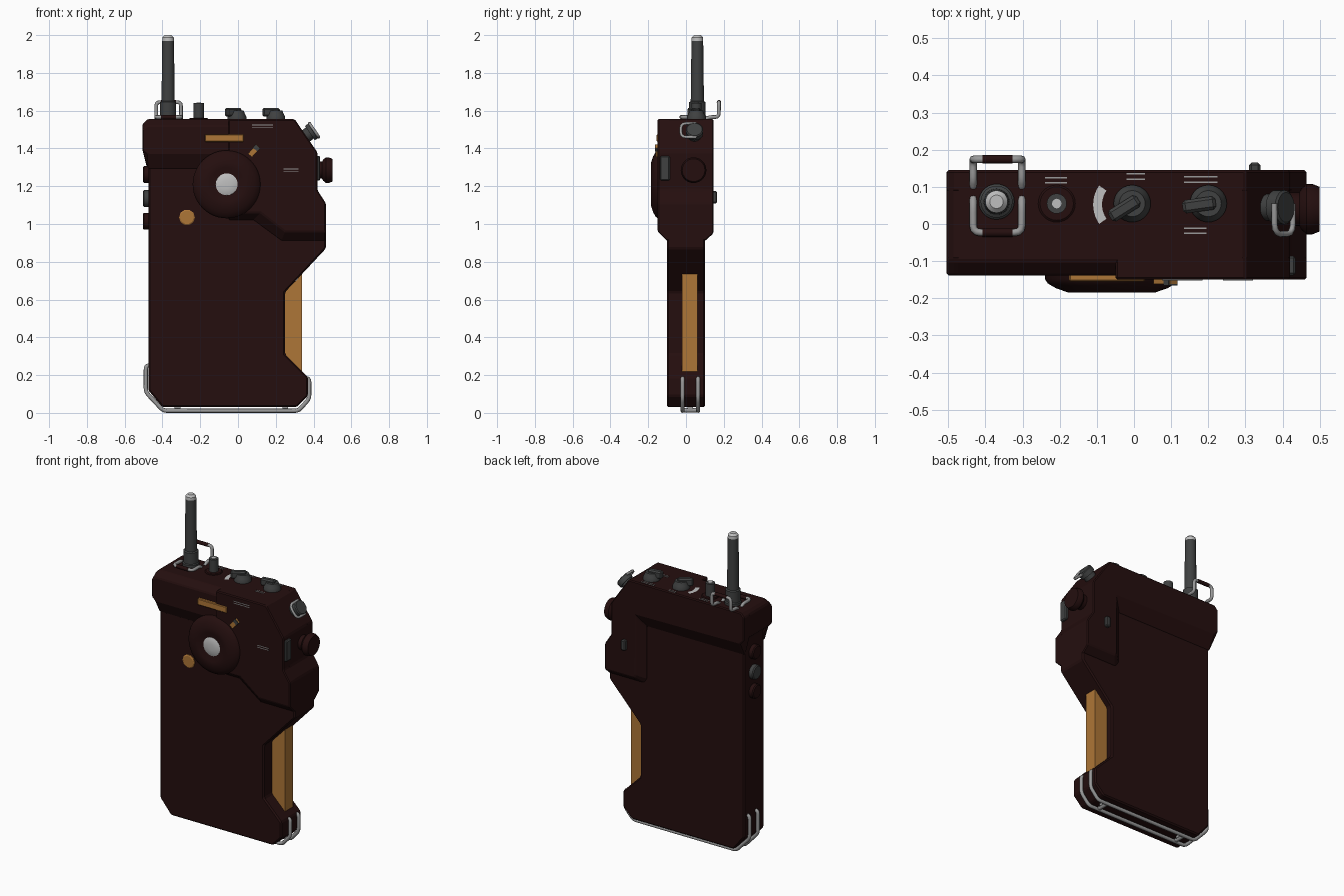
import bpy, bmesh, math
from mathutils import Vector, Matrix

if "Cube" in bpy.data.objects:
    bpy.data.objects.remove(bpy.data.objects["Cube"])


def material(name, r, g, b):
    m = bpy.data.materials.new(name)
    m.diffuse_color = (r, g, b, 1)
    m.use_nodes = True
    m.node_tree.nodes["Principled BSDF"].inputs["Base Color"].default_value = m.diffuse_color
    return m


MAROON = material("dark maroon", 0.018, 0.0045, 0.0045)
DARK = material("dark grey", 0.05, 0.052, 0.052)
WIRE = material("wire grey", 0.32, 0.32, 0.32)
PALE = material("pale grey", 0.52, 0.52, 0.52)
OCHRE = material("ochre", 0.42, 0.18, 0.038)


def finish(bm, name, mat, bevel=0.0, smooth=False):
    bmesh.ops.recalc_face_normals(bm, faces=bm.faces)
    me = bpy.data.meshes.new(name)
    bm.to_mesh(me)
    bm.free()
    ob = bpy.data.objects.new(name, me)
    bpy.context.collection.objects.link(ob)
    me.materials.append(mat)
    if bevel:
        mod = ob.modifiers.new("bevel", 'BEVEL')
        mod.width, mod.segments, mod.limit_method = bevel, 1, 'ANGLE'
    if smooth:
        bpy.ops.object.select_all(action='DESELECT')
        bpy.context.view_layer.objects.active = ob
        ob.select_set(True)
        bpy.ops.object.shade_smooth_by_angle(angle=math.radians(35))
    return ob


def loft(name, rings, mat, bevel=0.0):
    """Join (y, [(x, z), ...]) outlines front to back and cap the ends."""
    bm = bmesh.new()
    loops = [[bm.verts.new((x, y, z)) for x, z in pts] for y, pts in rings]
    n = len(loops[0])
    for a, b in zip(loops, loops[1:]):
        for i in range(n):
            bm.faces.new((a[i], a[(i + 1) % n], b[(i + 1) % n], b[i]))
    bm.faces.new(loops[0])
    bm.faces.new(loops[-1])
    return finish(bm, name, mat, bevel)


def lathe(name, profile, loc, axis, mat, seg=28):
    """Turn a (radius, height) profile about an axis; both ends are capped."""
    bm = bmesh.new()
    loops = [[bm.verts.new((r * math.cos(2 * math.pi * i / seg), r * math.sin(2 * math.pi * i / seg), h))
              for i in range(seg)] for r, h in profile]
    for a, b in zip(loops, loops[1:]):
        for i in range(seg):
            bm.faces.new((a[i], a[(i + 1) % seg], b[(i + 1) % seg], b[i]))
    bm.faces.new(loops[0])
    bm.faces.new(loops[-1])
    rot = Vector(axis).to_track_quat('Z', 'Y').to_matrix().to_4x4()
    bm.transform(Matrix.Translation(loc) @ rot)
    return finish(bm, name, mat, smooth=True)


def box(name, loc, size, mat, axis='Z', angle=0, bevel=0.0):
    bm = bmesh.new()
    bmesh.ops.create_cube(bm, size=1)
    bm.transform(Matrix.Translation(loc) @ Matrix.Rotation(angle, 4, axis) @ Matrix.Diagonal((*size, 1)))
    return finish(bm, name, mat, bevel)


def wire(name, pts, mat, r=0.01, fillet=0.02):
    """Round tube along a path with filleted corners."""
    p = [Vector(q) for q in pts]
    path = [p[0]]
    for a, b, c in zip(p, p[1:], p[2:]):
        s = b + (a - b).normalized() * min(fillet, (a - b).length * .45)
        e = b + (c - b).normalized() * min(fillet, (c - b).length * .45)
        path += [s.lerp(b, t).lerp(b.lerp(e, t), t) for t in (0, .33, .67, 1)]
    path.append(p[-1])
    cu = bpy.data.curves.new(name, 'CURVE')
    cu.dimensions, cu.bevel_depth, cu.bevel_resolution, cu.use_fill_caps = '3D', r, 2, True
    sp = cu.splines.new('POLY')
    sp.points.add(len(path) - 1)
    for q, v in zip(sp.points, path):
        q.co = (*v, 1)
    cu.materials.append(mat)
    ob = bpy.data.objects.new(name, cu)
    bpy.context.collection.objects.link(ob)
    bpy.ops.object.select_all(action='DESELECT')
    bpy.context.view_layer.objects.active = ob
    ob.select_set(True)
    bpy.ops.object.convert(target='MESH')


# Main casing, with the head lip on the left and the grip cutout on the right
right_top = [(0.30, 1.555), (0.42, 1.38), (0.42, 1.18), (0.465, 1.11)]
body = [(-0.505, 1.53), (-0.48, 1.555)] + right_top + [
    (0.465, 0.87), (0.25, 0.64), (0.25, 0.31), (0.37, 0.19), (0.37, 0.09), (0.31, 0.03),
    (-0.40, 0.03), (-0.475, 0.12), (-0.475, 1.36), (-0.505, 1.39)]
loft("main_casing", [(-0.10, body), (0.10, body)], MAROON, 0.008)

# Raised back of the head and right shoulder
top = [(-0.505, 1.53), (-0.48, 1.555)] + right_top
base = top + [(0.465, 0.91), (0.22, 0.91), (0.20, 0.94), (0.20, 1.27), (-0.475, 1.27), (-0.505, 1.39)]
outer = top + [(0.465, 0.95), (0.26, 0.95), (0.25, 0.97), (0.25, 1.34), (-0.475, 1.36), (-0.505, 1.39)]
loft("back_shoulder", [(0.085, base), (0.10, base), (0.145, outer)], MAROON, 0.006)

# Raised front of the head, left part
base = [(-0.505, 1.53), (-0.48, 1.555), (-0.03, 1.555), (-0.03, 1.29), (-0.475, 1.29), (-0.505, 1.39)]
outer = [(-0.505, 1.50), (-0.48, 1.52), (-0.03, 1.52), (-0.03, 1.37), (-0.475, 1.37), (-0.505, 1.39)]
loft("front_head", [(-0.138, outer), (-0.10, base), (-0.085, base)], MAROON, 0.006)

# Raised front of the right shoulder
base = [(-0.05, 1.555)] + right_top + [(0.465, 0.91), (0.23, 0.91), (0.08, 1.02), (-0.05, 1.02)]
outer = [(-0.05, 1.555)] + right_top + [(0.465, 0.96), (0.25, 0.96), (0.12, 1.06), (-0.05, 1.06)]
loft("front_shoulder", [(-0.15, outer), (-0.10, base), (-0.085, base)], MAROON, 0.006)

# Grip panel in the cutout
grip = [(0.24, 0.63), (0.34, 0.735), (0.34, 0.21), (0.24, 0.32)]
loft("grip_panel", [(-0.02, grip), (0.06, grip)], OCHRE)

# Front dial with pale centre
FRONT, UP, LEFT, RIGHT = (0, -1, 0), (0, 0, 1), (-1, 0, 0), (1, 0, 0)
lathe("front_dial", [(0.18, 0.09), (0.18, 0.148), (0.172, 0.16), (0.15, 0.173), (0.118, 0.184),
                     (0.09, 0.184), (0.062, 0.175)], (-0.06, 0, 1.21), FRONT, MAROON, 48)
lathe("dial_centre", [(0.06, 0.165), (0.058, 0.176), (0.045, 0.181), (0.02, 0.184)],
      (-0.06, 0, 1.21), FRONT, PALE, 32)

# Ochre front details
box("front_bar", (-0.073, -0.14, 1.455), (0.205, 0.03, 0.04), OCHRE, bevel=0.004)
box("dial_marker", (0.085, -0.151, 1.387), (0.065, 0.02, 0.028), OCHRE, 'Y', -math.radians(48))
box("marker_clip", (0.098, -0.153, 1.402), (0.022, 0.024, 0.032), DARK, 'Y', -math.radians(48))
lathe("front_button", [(0.042, 0.095), (0.042, 0.106), (0.036, 0.11)], (-0.27, 0, 1.035), FRONT, OCHRE, 10)

# Antenna
lathe("antenna", [(0.048, 0), (0.048, 0.02), (0.043, 0.025), (0.043, 0.095), (0.035, 0.10), (0.031, 0.42)],
      (-0.37, 0.06, 1.55), UP, DARK)
lathe("antenna_tip", [(0.031, 0.42), (0.030, 0.438), (0.018, 0.45)], (-0.37, 0.06, 1.55), UP, PALE)

# Wire guard: flat in front of the antenna, upright behind it, with sleeves
xl, xr = -0.433, -0.302
wire("guard_front", [(xl, 0.07, 1.55), (xl, 0.05, 1.566), (xl, -0.023, 1.566), (xr, -0.023, 1.566),
                     (xr, 0.05, 1.566), (xr, 0.07, 1.55)], WIRE)
wire("guard_back", [(xl, 0.10, 1.55), (xl, 0.12, 1.566), (xl, 0.174, 1.566), (xl, 0.174, 1.645),
                    (xr, 0.174, 1.645), (xr, 0.174, 1.566), (xr, 0.12, 1.566), (xr, 0.10, 1.55)], WIRE)
for y, z in ((-0.023, 1.566), (0.174, 1.645)):
    lathe("guard_sleeve", [(0.0115, -0.04), (0.0115, 0.04)], (-0.3675, y, z), RIGHT, MAROON, 14)

# Top controls
lathe("socket_base", [(0.05, 0), (0.05, 0.008), (0.045, 0.012)], (-0.208, 0.055, 1.55), UP, MAROON)
lathe("socket_post", [(0.027, 0), (0.027, 0.09)], (-0.208, 0.055, 1.55), UP, DARK)
lathe("socket_pin", [(0.013, 0.09), (0.013, 0.093)], (-0.208, 0.055, 1.55), UP, PALE, 12)
for x, ang in ((-0.005, 32), (0.2, 8)):
    a = math.radians(ang)
    lathe("selector_knob", [(0.05, 0), (0.05, 0.018), (0.043, 0.03), (0.035, 0.05)], (x, 0.055, 1.55), UP, DARK)
    box("selector_pointer", (x - 0.025 * math.cos(a), 0.055 - 0.025 * math.sin(a), 1.592),
        (0.09, 0.036, 0.046), DARK, 'Z', a, 0.008)

# Curved scale beside the first knob
bm = bmesh.new()
arc = [math.radians(145 + 7 * i) for i in range(11)]
rings = [[bm.verts.new((-0.02 + r * math.cos(a), 0.052 + r * math.sin(a), 1.558)) for a in arc]
         for r in (0.066, 0.09)]
for i in range(len(arc) - 1):
    bm.faces.new((rings[0][i], rings[0][i + 1], rings[1][i + 1], rings[1][i]))
finish(bm, "knob_scale", PALE)

# Small ruled marks on the top and front
for x, y, w in ((-0.21, 0.118, 0.06), (0.005, 0.128, 0.05), (0.18, 0.12, 0.09), (0.165, -0.018, 0.06)):
    for d in (-0.007, 0.007):
        box("top_mark", (x, y + d, 1.555), (w, 0.004, 0.004), WIRE)
for x, z, w in ((0.13, 1.518, 0.11), (0.28, 1.285, 0.08)):
    for d in (-0.006, 0.006):
        box("front_mark", (x, -0.15, z + d), (w, 0.004, 0.004), WIRE)

# Angled connector on the corner with its wire bail
n, t = Vector((0.825, 0, 0.566)), Vector((0.566, 0, -0.825))
corner = Vector((0.36, 0.045, 1.467))
lathe("corner_connector", [(0.036, -0.01), (0.036, 0.025), (0.046, 0.025), (0.046, 0.055), (0.04, 0.06)],
      corner, n, DARK)
c = corner + n * 0.052
wire("corner_bail", [c + t * s * 0.044 + Vector((0, y, 0)) for s, y in
                     ((-1, 0.01), (-1, -0.072), (1, -0.072), (1, 0.01))], WIRE, 0.008, 0.03)

# Right side knob and switch, back stud
lathe("side_knob", [(0.045, 0), (0.045, 0.03), (0.055, 0.035), (0.068, 0.05), (0.068, 0.065), (0.06, 0.085)],
      (0.415, 0.04, 1.285), RIGHT, MAROON)
box("side_switch", (0.422, -0.112, 1.295), (0.026, 0.052, 0.13), DARK, bevel=0.006)
box("back_stud", (0.325, 0.15, 1.142), (0.03, 0.03, 0.065), DARK, bevel=0.006)

# Left side buttons
for z, m in ((1.262, MAROON), (1.135, DARK), (1.015, MAROON)):
    lathe("left_button", [(0.044, 0), (0.044, 0.028), (0.038, 0.034)], (-0.47, 0.01, z), LEFT, m, 24)

# Bottom guard rails and cross ties
for y in (-0.018, 0.064):
    wire("bottom_rail", [(-0.46, y, 0.25), (-0.488, y, 0.25), (-0.488, y, 0.11), (-0.395, y, 0.011),
                         (0.32, y, 0.011), (0.377, y, 0.075), (0.377, y, 0.183), (0.35, y, 0.183)], WIRE, 0.011)
for x in (-0.32, 0.25):
    wire("rail_tie", [(x, -0.018, 0.014), (x, 0.064, 0.014)], WIRE, 0.012)
    box("rail_foot", (x, 0.023, 0.024), (0.03, 0.03, 0.02), WIRE)
